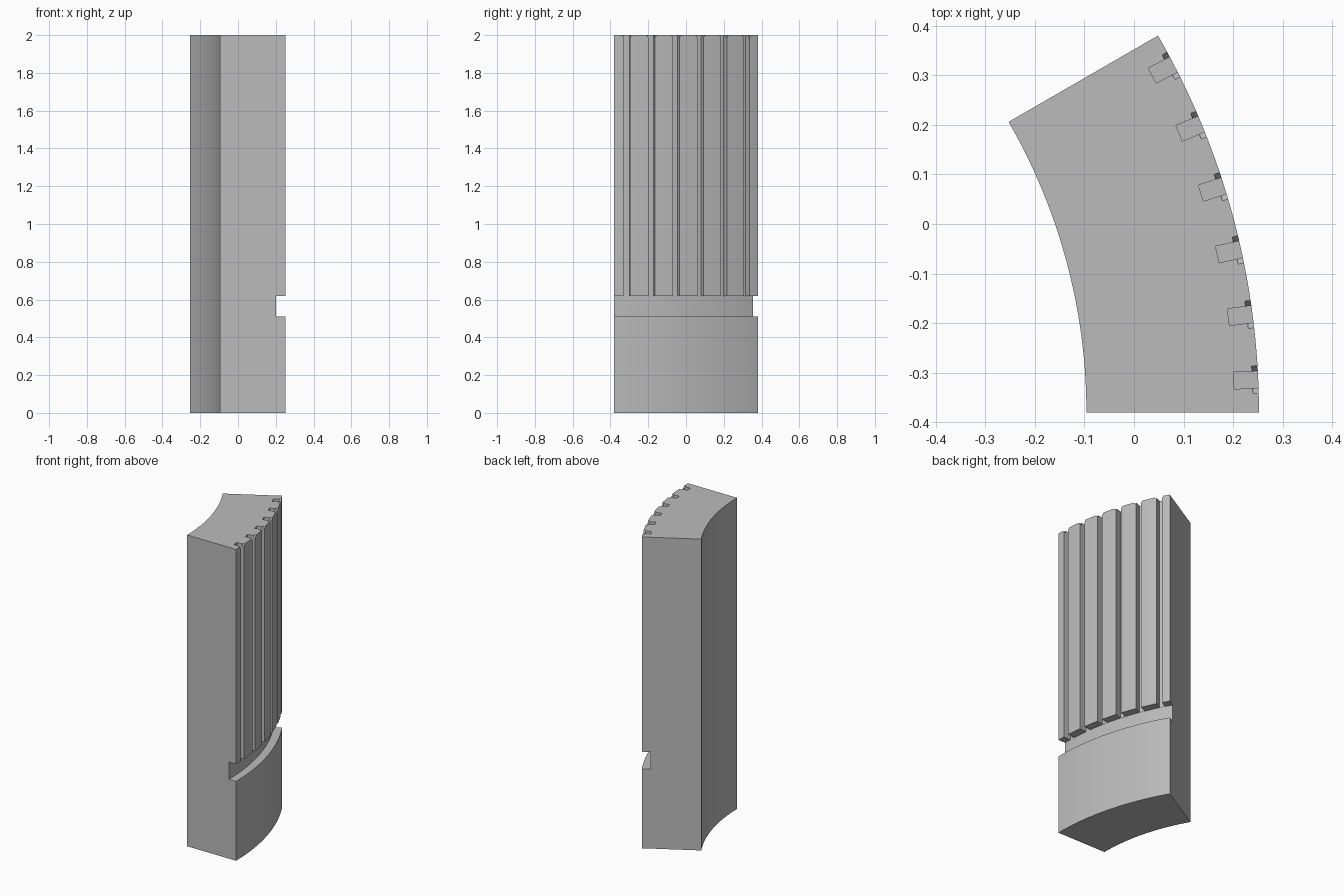
import bpy, bmesh, math
from mathutils import Matrix, Vector

cube = bpy.data.objects.get("Cube")
if cube:
    bpy.data.objects.remove(cube)

R_OUT, R_IN, R_GROOVE = 1.52, 1.172, 1.47
CENTRE = Vector((-1.268, -0.38, 0))
SWEEP = math.radians(30)
HEIGHT = 2.0

grey = bpy.data.materials.new("plain grey")
grey.use_nodes = True
colour = (0.5, 0.5, 0.5, 1)
grey.diffuse_color = colour
grey.node_tree.nodes["Principled BSDF"].inputs["Base Color"].default_value = colour


def prism(name, outline, offset, matrix=None):
    """Extrude a closed planar outline along an offset vector."""
    bm = bmesh.new()
    face = bm.faces.new([bm.verts.new(p) for p in outline])
    extruded = bmesh.ops.extrude_face_region(bm, geom=[face])["geom"]
    moved = [g for g in extruded if isinstance(g, bmesh.types.BMVert)]
    bmesh.ops.translate(bm, verts=moved, vec=offset)
    if matrix:
        bm.transform(matrix)
    bmesh.ops.recalc_face_normals(bm, faces=bm.faces)
    mesh = bpy.data.meshes.new(name)
    bm.to_mesh(mesh)
    bm.free()
    mesh.materials.append(grey)
    obj = bpy.data.objects.new(name, mesh)
    bpy.context.collection.objects.link(obj)
    return obj


def ring_sector(r0, r1, a0, a1, z, steps=48):
    angles = [a0 + (a1 - a0) * i / steps for i in range(steps + 1)]
    arc = lambda r, seq: [CENTRE + Vector((r * math.cos(a), r * math.sin(a), z)) for a in seq]
    return arc(r1, angles) + arc(r0, reversed(angles))


# Curved block: one twelfth of a thick ring
block = prism("curved_block", ring_sector(R_IN, R_OUT, 0, SWEEP, 0), (0, 0, HEIGHT))

# Band groove running around the outer face
cutters = [prism("groove_cutter", ring_sector(R_GROOVE, 1.6, -0.05, SWEEP + 0.05, 0.51),
                 (0, 0, 0.11))]

# Vertical slots with a chamfered mouth at the top edge
for i in range(6):
    turn = Matrix.Translation(CENTRE) @ Matrix.Rotation(SWEEP * (i + 0.5) / 6, 4, "Z")
    w, r = 0.017, R_GROOVE + 0.001
    slot = [(r, -w, 0.56), (r, w, 0.56), (r, w, 2.1), (r, -w, 2.1)]
    cutters.append(prism("slot_cutter", slot, (0.1, 0, 0), turn))
    r, m = 1.508, 0.045
    mouth = [(r, -w, 1.987), (r, w, 1.987), (r, m, 2.02), (r, -m, 2.02)]
    cutters.append(prism("mouth_cutter", mouth, (0.06, 0, 0), turn))

bpy.context.view_layer.objects.active = block
block.select_set(True)
for cutter in cutters:
    mod = block.modifiers.new("cut", "BOOLEAN")
    mod.operation = "DIFFERENCE"
    mod.solver = "EXACT"
    mod.object = cutter
    bpy.ops.object.modifier_apply(modifier=mod.name)
    bpy.data.objects.remove(cutter)

bpy.ops.object.select_all(action="DESELECT")
block.select_set(True)
bpy.ops.object.shade_smooth_by_angle(angle=math.radians(20))
